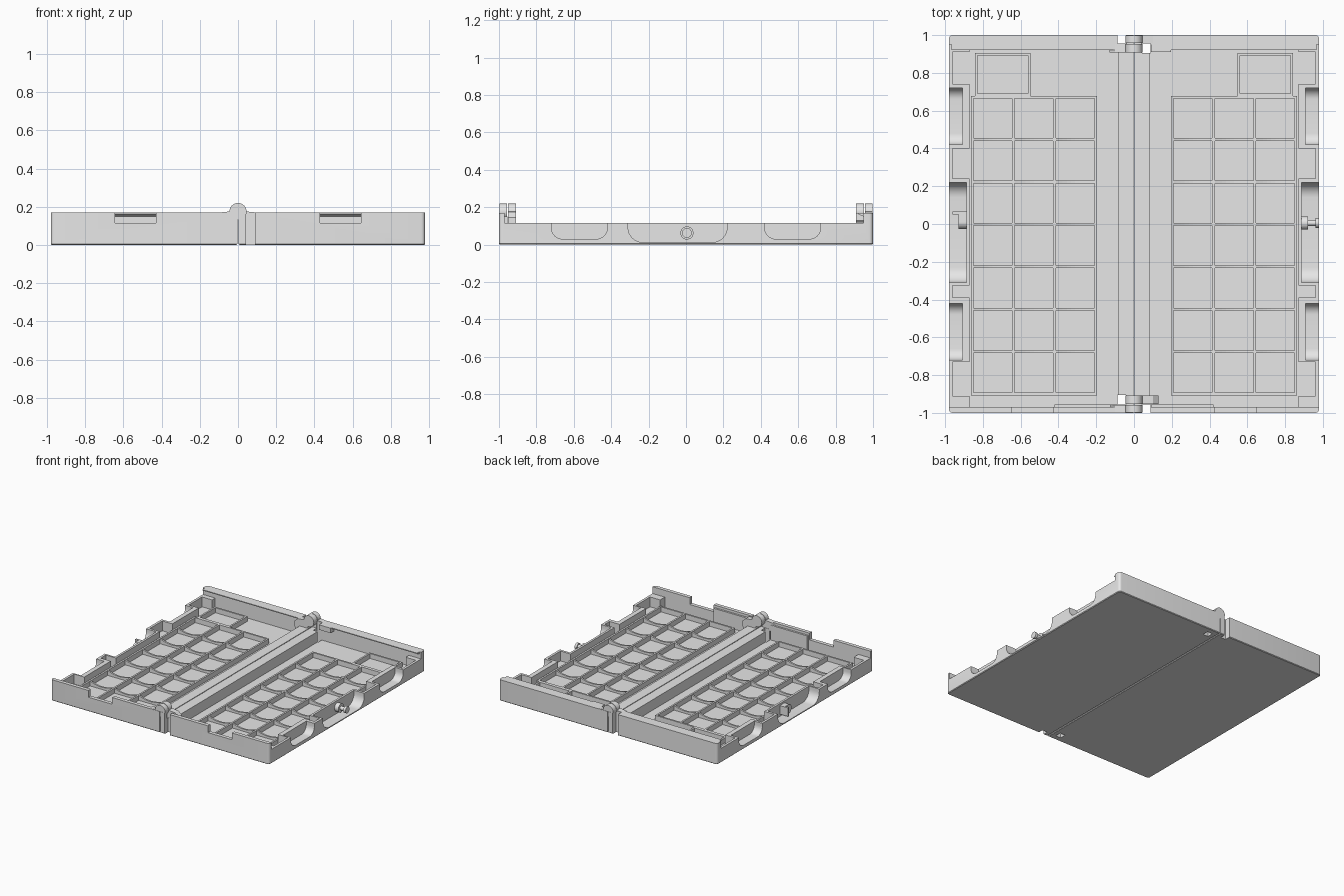
import bpy, bmesh, math
from mathutils import Matrix

if "Cube" in bpy.data.objects:
    bpy.data.objects.remove(bpy.data.objects["Cube"])

grey = bpy.data.materials.new("light_grey")
grey.diffuse_color = (0.8, 0.8, 0.8, 1)
grey.use_nodes = True
grey.node_tree.nodes["Principled BSDF"].inputs["Base Color"].default_value = grey.diffuse_color


def finish(bm, name):
    bmesh.ops.recalc_face_normals(bm, faces=bm.faces)
    me = bpy.data.meshes.new(name)
    bm.to_mesh(me)
    bm.free()
    me.materials.append(grey)
    ob = bpy.data.objects.new(name, me)
    bpy.context.collection.objects.link(ob)
    return ob


def add_box(bm, x, y, z):
    m = Matrix.Translation([(a + b) / 2 for a, b in (x, y, z)])
    m = m @ Matrix.Diagonal([abs(b - a) for a, b in (x, y, z)] + [1])
    return bmesh.ops.create_cube(bm, size=1, matrix=m)["verts"]


def add_prism(bm, pts, axis, a, b):
    """Extrude a 2D profile along axis 0 (profile y,z) or 1 (profile x,z)."""
    def place(p, t):
        return (t, p[0], p[1]) if axis == 0 else (p[0], t, p[1])
    lo = [bm.verts.new(place(p, a)) for p in pts]
    hi = [bm.verts.new(place(p, b)) for p in pts]
    bm.faces.new(lo)
    bm.faces.new(hi[::-1])
    n = len(pts)
    for i in range(n):
        bm.faces.new((lo[i], hi[i], hi[(i + 1) % n], lo[(i + 1) % n]))


def circle(cx, cz, r, n=32):
    return [(cx + r * math.cos(2 * math.pi * i / n),
             cz + r * math.sin(2 * math.pi * i / n)) for i in range(n)]


def scoop(y0, y1, z, r):
    """U-shaped profile with rounded bottom corners."""
    arc = [math.pi / 2 * i / 8 for i in range(9)]
    left = [(y0 + r - r * math.cos(t), z + r - r * math.sin(t)) for t in arc]
    right = [(y1 - r + r * math.sin(t), z + r - r * math.cos(t)) for t in arc]
    return [(y0, 0.3)] + left + right + [(y1, 0.3)]


def cut(ob, make):
    bm = bmesh.new()
    make(bm)
    c = finish(bm, "cutter")
    c.hide_render = True
    mod = ob.modifiers.new("cut", 'BOOLEAN')
    mod.operation, mod.solver, mod.object = 'DIFFERENCE', 'EXACT', c
    bpy.context.view_layer.objects.active = ob
    bpy.ops.object.modifier_apply(modifier=mod.name)
    bpy.data.objects.remove(c)


def smooth(ob):
    bpy.ops.object.select_all(action='DESELECT')
    ob.select_set(True)
    bpy.context.view_layer.objects.active = ob
    bpy.ops.object.shade_smooth_by_angle(angle=math.radians(30))


FLOOR, RIM, TOP = 0.03, 0.115, 0.17


def half(s, side):
    # shell: solid block with rounded outer corners, then hollowed
    bm = bmesh.new()
    add_box(bm, (s * 0.003, s * 0.98), (-1, 1), (0, TOP))
    corner = [e for e in bm.edges if all(abs(v.co.x) > 0.9 for v in e.verts)
              and abs(e.verts[0].co.z - e.verts[1].co.z) > 0.1]
    bmesh.ops.bevel(bm, geom=corner, offset=0.02, segments=4, profile=0.5, affect='EDGES')
    base = [e for e in bm.edges if all(v.co.z < 0.001 for v in e.verts)]
    bmesh.ops.bevel(bm, geom=base, offset=0.005, segments=1, affect='EDGES')
    body = finish(bm, side + "_shell")

    boxes = [((-0.1, 1.1), (-0.97, 0.95), (RIM, 0.3)),            # lowered side rim
             ((0.082, 0.87), (-0.97, 0.95), (FLOOR, 0.31)),       # interior
             ((0.43, 0.645), (-1.1, -0.96), (RIM, 0.32))]         # front notch
    for y in ((0.74, 0.91), (0.24, 0.40), (-0.39, -0.325), (-0.91, -0.73)):
        boxes.append(((0.86, 0.96), y, (FLOOR + 0.005, 0.33)))    # side pockets
    # hinge clearance holes
    outer, inner = (0.955, 1.1), (0.905, 0.955)
    front, back = (outer, inner) if s > 0 else (inner, outer)
    boxes.append(((0.042, 0.088), (-front[1], -front[0]), (-0.1, 0.34)))
    boxes.append(((0.042, 0.088), back, (-0.1, 0.34)))
    for x, y, z in boxes:
        cut(body, lambda b: add_box(b, (s * x[0], s * x[1]), y, z))
    # finger scoops in the outer face
    for y0, y1, z, r, x in ((-0.72, -0.42, 0.03, 0.06, 0.908),
                            (0.42, 0.72, 0.03, 0.06, 0.908),
                            (-0.31, 0.22, 0.012, 0.08, 0.888)):
        cut(body, lambda b: add_prism(b, scoop(y0, y1, z, r), 0, s * x, s * 1.1))
    smooth(body)

    # overhanging lip of the back wall
    bm = bmesh.new()
    add_prism(bm, [(0.96, 0.145), (0.96, TOP), (0.92, TOP), (0.92, 0.163)], 0,
              s * 0.09, s * 0.965)
    finish(bm, side + "_back_lip")
    # thicker stretch of the front wall
    bm = bmesh.new()
    add_box(bm, (s * 0.09, s * 0.42), (-0.975, -0.955), (0.02, 0.15))
    finish(bm, side + "_front_wall_liner")

    # compartment grid: straight long ribs, dipped cross ribs
    bm = bmesh.new()
    w, h = 0.007, 0.07
    xs = [0.203 + i * 0.218 for i in range(4)]
    ys = [-0.9 + i * 0.2245 for i in range(8)]
    for x in xs:
        add_box(bm, (s * (x - w), s * (x + w)), (ys[0] - w, ys[-1] + w), (0.02, h))
    for y in ys:
        for a, b in zip(xs, xs[1:]):
            top = []
            for i in range(11):
                t = i / 10
                dip = 0.022 * max(0, math.sin(math.pi * t)) if y not in (ys[0], ys[-1]) else 0
                top.append((s * (b + (a - b) * t), h - dip))
            add_prism(bm, [(s * a, 0.02), (s * b, 0.02)] + top, 1, y - w, y + w)
    finish(bm, side + "_grid")

    # single larger compartment behind the grid
    bm = bmesh.new()
    for x in (0.555, 0.835):
        add_box(bm, (s * (x - w), s * (x + w)), (0.67, 0.905), (0.02, h))
    for y in (0.685, 0.898):
        add_box(bm, (s * 0.555, s * 0.835), (y - w, y + w), (0.02, h))
    finish(bm, side + "_large_compartment")


half(1, "right")
half(-1, "left")

# hinge knuckles: side of the arm, y range
for name, s, y0, y1 in (("front_outer", -1, -0.998, -0.957), ("front_inner", 1, -0.953, -0.908),
                        ("back_outer", 1, 0.957, 0.998), ("back_inner", -1, 0.908, 0.953)):
    bm = bmesh.new()
    add_prism(bm, circle(0, 0.175, 0.045), 1, y0, y1)
    ob = finish(bm, name + "_knuckle")
    smooth(ob)
    bm = bmesh.new()
    add_prism(bm, [(0, 0.14), (s * 0.03, 0.1), (s * 0.13, 0.1), (s * 0.13, 0.145),
                   (s * 0.1, TOP), (0, 0.18)], 1, y0, y1)
    if "inner" in name:   # foot carrying the arm
        add_box(bm, (s * 0.002, s * 0.125), (y0, y1), (0.02, 0.12))
    finish(bm, name + "_hinge_arm")

# small clip bar beside the back hinge
bm = bmesh.new()
add_box(bm, (0.09, 0.195), (0.91, 0.96), (0.13, TOP))
finish(bm, "back_hinge_clip")

# latch stud on the right, socket on the left
bm = bmesh.new()
for a, b, r in ((0.88, 0.922, 0.035), (0.92, 0.965, 0.016), (0.96, 0.98, 0.026)):
    add_prism(bm, circle(0.005, 0.062, r), 0, a, b)
smooth(finish(bm, "latch_stud"))
bm = bmesh.new()
add_prism(bm, circle(0.01, 0.062, 0.036), 0, -0.93, -0.88)
add_box(bm, (-0.96, -0.92), (0.05, 0.065), (0.03, 0.1))
add_box(bm, (-0.93, -0.88), (0.01, 0.065), (0.03, 0.1))
smooth(finish(bm, "latch_socket"))
